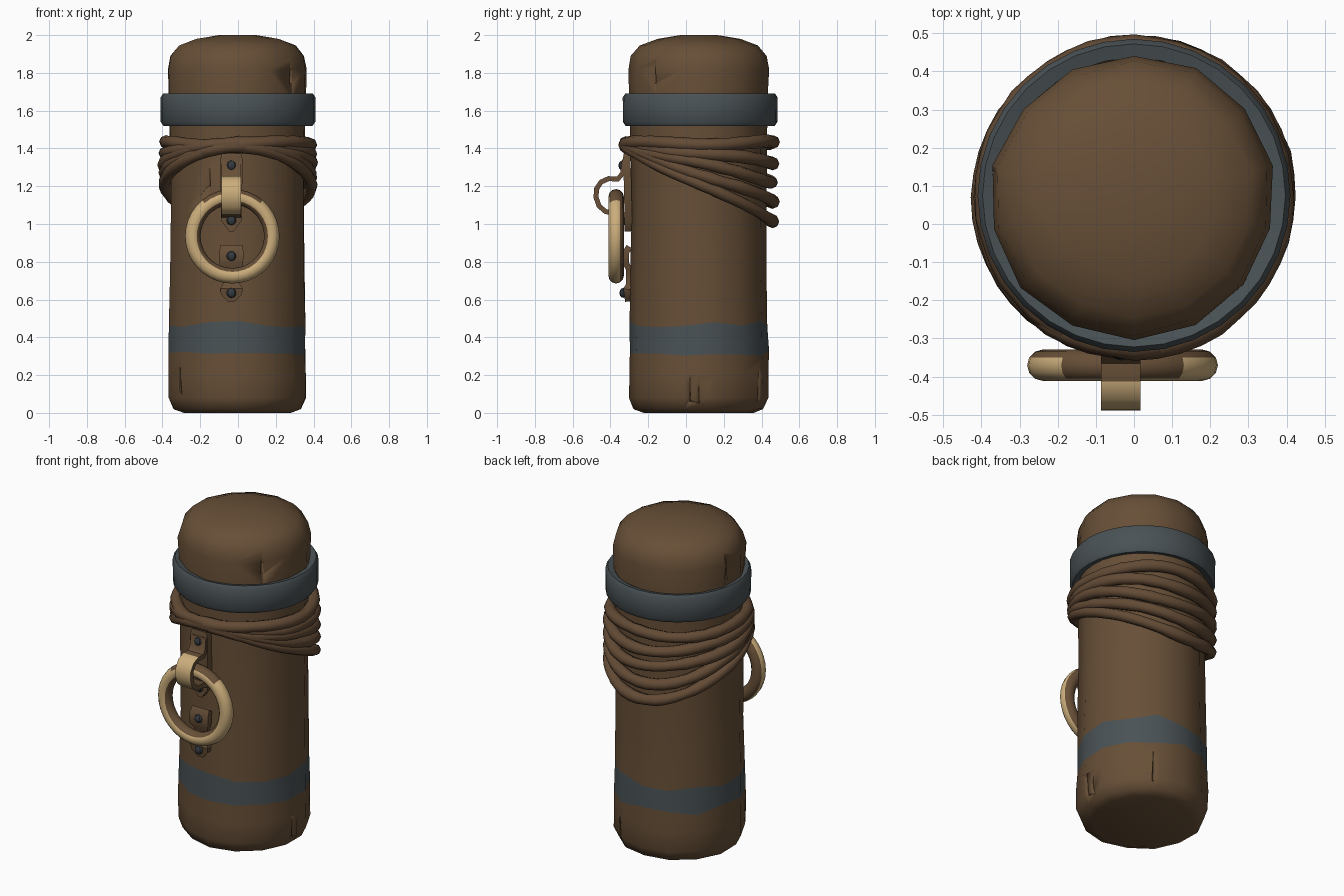
import bpy, bmesh, math, random
from mathutils import Vector

random.seed(4)
cube = bpy.data.objects.get("Cube")
if cube:
    bpy.data.objects.remove(cube, do_unlink=True)

CY = 0.07        # post axis in y
STRAP_X = -0.035  # middle of the hanger


def material(name, rgb):
    m = bpy.data.materials.new(name)
    m.use_nodes = True
    m.diffuse_color = (*rgb, 1)
    m.node_tree.nodes["Principled BSDF"].inputs["Base Color"].default_value = (*rgb, 1)
    return m


WOOD = material("brown wood", (0.135, 0.078, 0.038))
ROPE = material("brown rope", (0.125, 0.07, 0.036))
GREY = material("grey metal", (0.068, 0.084, 0.091))
DARK = material("dark rivet", (0.035, 0.043, 0.052))
TAN = material("pale brass", (0.6, 0.42, 0.2))


def finish(name, bm, mats, rule=None, angle=40):
    """Turn a bmesh into a shaded object; rule(face) gives the colour slot."""
    bmesh.ops.recalc_face_normals(bm, faces=bm.faces)
    bm.normal_update()
    if rule:
        for f in bm.faces:
            f.material_index = int(rule(f))
    me = bpy.data.meshes.new(name)
    bm.to_mesh(me)
    bm.free()
    for m in mats:
        me.materials.append(m)
    ob = bpy.data.objects.new(name, me)
    bpy.context.collection.objects.link(ob)
    bpy.ops.object.select_all(action='DESELECT')
    ob.select_set(True)
    bpy.context.view_layer.objects.active = ob
    bpy.ops.object.shade_smooth_by_angle(angle=math.radians(angle))
    return ob


def skin(rows, closed):
    """Bridge loops of points; join the ends or cap them."""
    bm = bmesh.new()
    loops = [[bm.verts.new(p) for p in row] for row in rows]
    n = len(loops[0])
    for i in range(len(loops) if closed else len(loops) - 1):
        a, b = loops[i], loops[(i + 1) % len(loops)]
        for j in range(n):
            k = (j + 1) % n
            bm.faces.new((a[j], a[k], b[k], b[j]))
    if not closed:
        bm.faces.new(loops[0])
        bm.faces.new(loops[-1])
    return bm


def polar(r, a, z, cy=CY):
    return Vector((r * math.cos(a), cy + r * math.sin(a), z))


# Wooden post with a painted stripe
SIDES = 14
profile = [(0.29, 0), (0.345, 0.02), (0.372, 0.08), (0.372, 0.2), (0.37, 0.32),
           (0.368, 0.47), (0.362, 0.75), (0.358, 1.05), (0.362, 1.4), (0.368, 1.65),
           (0.374, 1.82), (0.36, 1.89), (0.315, 1.945), (0.22, 1.98), (0.1, 2.0)]
wobble = [random.uniform(-0.006, 0.006) for _ in range(SIDES)]
rows = []
for level, (r, z) in enumerate(profile):
    row = []
    for s in range(SIDES):
        dz = random.uniform(-0.018, 0.018) if level in (4, 5) else 0
        row.append(polar(r + wobble[s] + random.uniform(-0.004, 0.004),
                         math.tau * (s + 0.5) / SIDES, z + dz))
    rows.append(row)
post = finish("post", skin(rows, False), [WOOD, GREY],
              lambda f: 0.33 < f.calc_center_median().z < 0.46, 50)

# Thin cracks cut into the wood: angle, middle height, length
for ang, z, length in [(0, 0.15, 0.2), (-40, 1.83, 0.17), (-8, 0.14, 0.16), (-115, 1.3, 0.2),
                       (60, 0.16, 0.2), (170, 1.8, 0.16), (215, 0.18, 0.14)]:
    bm = bmesh.new()
    bmesh.ops.create_cone(bm, cap_ends=True, segments=4, radius1=0.03, radius2=0.004, depth=length)
    bmesh.ops.scale(bm, vec=(1, 0.35, 1), verts=bm.verts)
    cutter = finish("crack_cutter", bm, [WOOD])
    cutter.hide_render = True
    cutter.location = polar(0.37, math.radians(ang), z)
    cutter.rotation_euler.z = math.radians(ang)
    mod = post.modifiers.new("crack", 'BOOLEAN')
    mod.operation = 'DIFFERENCE'
    mod.object = cutter
    bpy.context.view_layer.objects.active = post
    bpy.ops.object.modifier_apply(modifier=mod.name)
    bpy.data.objects.remove(cutter, do_unlink=True)

# Metal hoop round the top
hoop = [(0.36, 1.53), (0.395, 1.52), (0.409, 1.54), (0.41, 1.67), (0.397, 1.69), (0.36, 1.68)]
finish("hoop", skin([[polar(r, math.tau * i / 32, z, 0.075) for r, z in hoop]
                     for i in range(32)], True), [GREY], angle=50)

# Rope turns: bunched at the front, fanned out at the back
STEPS = 44
for turn in range(5):
    front, back = 1.425 - 0.006 * turn, 1.43 - 0.102 * turn
    phase = random.uniform(0, math.tau)
    rows = []
    for i in range(STEPS):
        a = math.tau * i / STEPS
        t = (1 + math.sin(a)) / 2
        z = front + (back - front) * t + 0.009 * math.sin(3 * a + phase)
        thick = 0.034 + random.uniform(-0.003, 0.003)
        reach = 0.388 + 0.004 * math.sin(2 * a + phase)
        rows.append([polar(reach + thick * math.cos(b), a, z + thick * math.sin(b))
                     for b in (math.tau * k / 8 for k in range(8))])
    finish("rope_turn", skin(rows, True), [ROPE], angle=60)

# Hanging ring, pale on the worn front and outside
RING = Vector((-0.03, -0.37, 0.935))


def ring_is_brown(f):
    out = f.calc_center_median() - RING
    out.y = 0
    out.normalize()
    inward = f.normal.dot(out) < -0.55
    hidden_top = out.z > 0.75 and f.normal.z > 0.45
    return f.normal.y > 0.4 or inward or hidden_top


rows = []
for i in range(36):
    a = math.tau * i / 36
    rows.append([RING + Vector(((0.209 + 0.041 * math.cos(b)) * math.cos(a),
                                0.041 * math.sin(b),
                                (0.209 + 0.041 * math.cos(b)) * math.sin(a)))
                 for b in (math.tau * k / 12 for k in range(12))])
finish("ring", skin(rows, True), [TAN, WOOD], ring_is_brown, 60)


def strap(name, path, thick, mats, rule=None):
    """Flat strip along (y, z, half width) points."""
    rows = []
    for i, (y, z, w) in enumerate(path):
        p, q = path[max(i - 1, 0)], path[min(i + 1, len(path) - 1)]
        side = Vector((0, p[1] - q[1], q[0] - p[0])).normalized() * thick / 2
        mid = Vector((STRAP_X, y, z))
        rows.append([mid + side * s + Vector((w * d, 0, 0))
                     for s, d in ((1, 1), (1, -1), (-1, -1), (-1, 1))])
    return finish(name, skin(rows, False), mats, rule, 40)


# Back plates with pointed tails
strap("upper_plate", [(-0.31, 1.37, 0.05), (-0.315, 1.34, 0.06), (-0.31, 1.25, 0.058),
                      (-0.305, 1.02, 0.055), (-0.305, 0.96, 0.012)], 0.04, [WOOD])
strap("lower_plate", [(-0.3, 0.88, 0.058), (-0.318, 0.85, 0.064), (-0.318, 0.79, 0.062),
                      (-0.3, 0.76, 0.045), (-0.3, 0.68, 0.045), (-0.315, 0.655, 0.06),
                      (-0.31, 0.63, 0.055), (-0.305, 0.59, 0.018)], 0.035, [WOOD])

# Hanger loop curling round the ring
curl = [(-0.325, 1.34), (-0.335, 1.27), (-0.36, 1.238), (-0.41, 1.24), (-0.45, 1.222),
        (-0.474, 1.185), (-0.476, 1.14), (-0.46, 1.095), (-0.425, 1.065), (-0.37, 1.06), (-0.31, 1.045)]
strap("hanger", [(y, z, 0.052) for y, z in curl], 0.027, [TAN, WOOD],
      lambda f: abs(f.normal.x) > 0.7 or f.calc_center_median().y > -0.42
      or (f.calc_center_median() - Vector((STRAP_X, -0.41, 1.15))).dot(f.normal) < 0)

# Rivets
for y, z in [(-0.338, 1.31), (-0.328, 1.02), (-0.337, 0.83), (-0.333, 0.635)]:
    bm = bmesh.new()
    bmesh.ops.create_uvsphere(bm, u_segments=8, v_segments=6, radius=0.026)
    bmesh.ops.scale(bm, vec=(1, 0.75, 1), verts=bm.verts)
    bmesh.ops.translate(bm, vec=(STRAP_X, y, z), verts=bm.verts)
    finish("rivet", bm, [DARK], angle=30)
